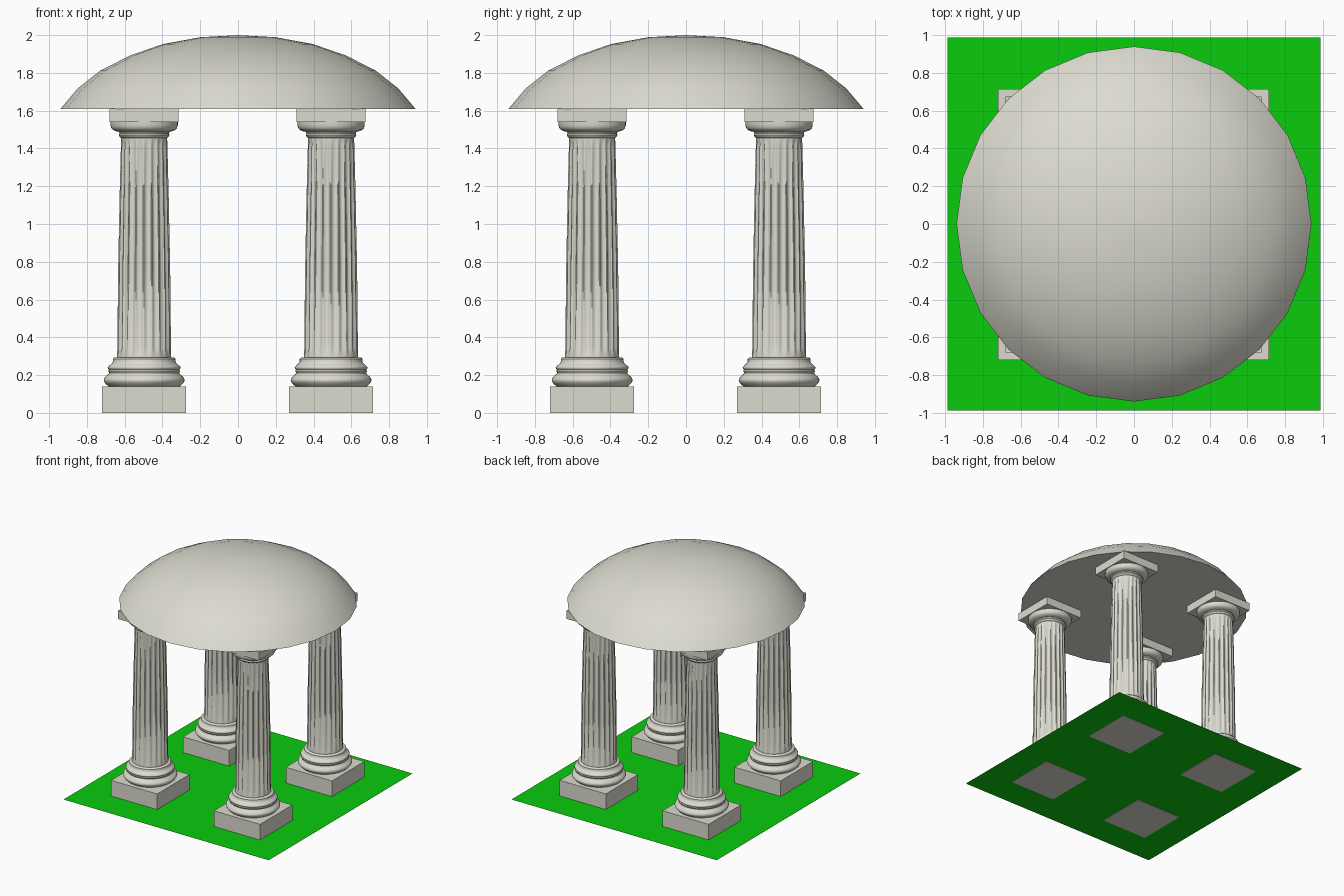
import bpy, bmesh, math

if "Cube" in bpy.data.objects:
    bpy.data.objects.remove(bpy.data.objects["Cube"])

def material(name, rgb):
    m = bpy.data.materials.new(name)
    m.diffuse_color = (*rgb, 1)
    m.use_nodes = True
    m.node_tree.nodes["Principled BSDF"].inputs["Base Color"].default_value = m.diffuse_color
    return m

stone = material("pale stone", (0.72, 0.71, 0.63))
green = material("grass green", (0.003, 0.60, 0.004))

def finish(name, bm, mat, smooth=None):
    bmesh.ops.recalc_face_normals(bm, faces=bm.faces)
    me = bpy.data.meshes.new(name)
    bm.to_mesh(me)
    bm.free()
    ob = bpy.data.objects.new(name, me)
    bpy.context.collection.objects.link(ob)
    me.materials.append(mat)
    if smooth:
        bpy.ops.object.select_all(action='DESELECT')
        ob.select_set(True)
        bpy.context.view_layer.objects.active = ob
        bpy.ops.object.shade_smooth_by_angle(angle=math.radians(smooth))
    return ob

def box(name, cx, cy, half, z0, z1):
    bm = bmesh.new()
    bmesh.ops.create_cube(bm, size=1)
    for v in bm.verts:
        v.co = (cx + v.co.x * 2 * half, cy + v.co.y * 2 * half,
                z0 + (v.co.z + 0.5) * (z1 - z0))
    return finish(name, bm, stone)

def lathe(name, cx, cy, profile, n, smooth, shape=lambda i, k: 1.0):
    """Stack of rings from (radius, z) pairs; shape scales the radius per point."""
    bm = bmesh.new()
    rings = []
    for k, (r, z) in enumerate(profile):
        ring = []
        for i in range(n):
            a = 2 * math.pi * i / n
            q = r * shape(i, k)
            ring.append(bm.verts.new((cx + q * math.cos(a), cy + q * math.sin(a), z)))
        rings.append(ring)
    for lo, hi in zip(rings, rings[1:]):
        for i in range(n):
            j = (i + 1) % n
            bm.faces.new((lo[i], lo[j], hi[j], hi[i]))
    bm.faces.new(rings[0][::-1])
    bm.faces.new(rings[-1])
    return finish(name, bm, stone, smooth)

# Moulded base: large torus, hollow, small torus, collar
base = [(0.190, 0.139)]
base += [(0.188 + 0.026 * math.sin(math.pi * t / 8), 0.14 + 0.066 * t / 8) for t in range(9)]
base += [(0.186, 0.212), (0.190, 0.222)]
base += [(0.180 + 0.013 * math.sin(math.pi * t / 6), 0.224 + 0.03 * t / 6) for t in range(1, 7)]
base += [(0.172, 0.262), (0.166, 0.270), (0.166, 0.286), (0.160, 0.292), (0.140, 0.294)]

# Fluted shaft with a slight taper, flutes fading out at both ends
shaft = [(0.143, 0.285), (0.143, 0.31), (0.142, 0.34), (0.138, 0.75),
         (0.130, 1.15), (0.123, 1.42), (0.122, 1.45), (0.122, 1.48)]
depth = [0, 0, 1, 1, 1, 1, 0, 0]
FLUTES, STEPS = 20, 8

def flute(i, k):
    t = (i % STEPS) / (STEPS - 1)
    return 1 - 0.075 * depth[k] * math.sin(math.pi * t)

# Rounded capital below the square slab
capital = [(0.121, 1.455), (0.130, 1.462), (0.134, 1.470), (0.130, 1.480),
           (0.134, 1.488), (0.152, 1.492), (0.166, 1.499), (0.174, 1.508),
           (0.178, 1.522), (0.178, 1.541)]

for sx, side in ((-1, "left"), (1, "right")):
    for sy, end in ((-1, "front"), (1, "back")):
        x, y = sx * 0.495 - 0.002, sy * 0.495 - 0.002
        tag = f"{end}_{side}"
        box(f"plinth_{tag}", x, y, 0.222, 0, 0.14)
        lathe(f"column_base_{tag}", x, y, base, 48, 40)
        lathe(f"shaft_{tag}", x, y, shaft, FLUTES * STEPS, 40, flute)
        lathe(f"capital_{tag}", x, y, capital, 48, 40)
        box(f"top_slab_{tag}", x, y, 0.183, 1.54, 1.612)

# Shallow 24-sided dome with a flat underside
dome = [(0.94, 1.61), (0.85, 1.717), (0.73, 1.812), (0.57, 1.893),
        (0.397, 1.953), (0.20, 1.989), (0.002, 2.0)]
lathe("dome_roof", 0, 0, dome, 24, 40)

# Lawn sheet just above the plinth undersides
bm = bmesh.new()
bmesh.ops.create_grid(bm, x_segments=1, y_segments=1, size=0.988)
for v in bm.verts:
    v.co.z = 0.004
finish("lawn", bm, green)
